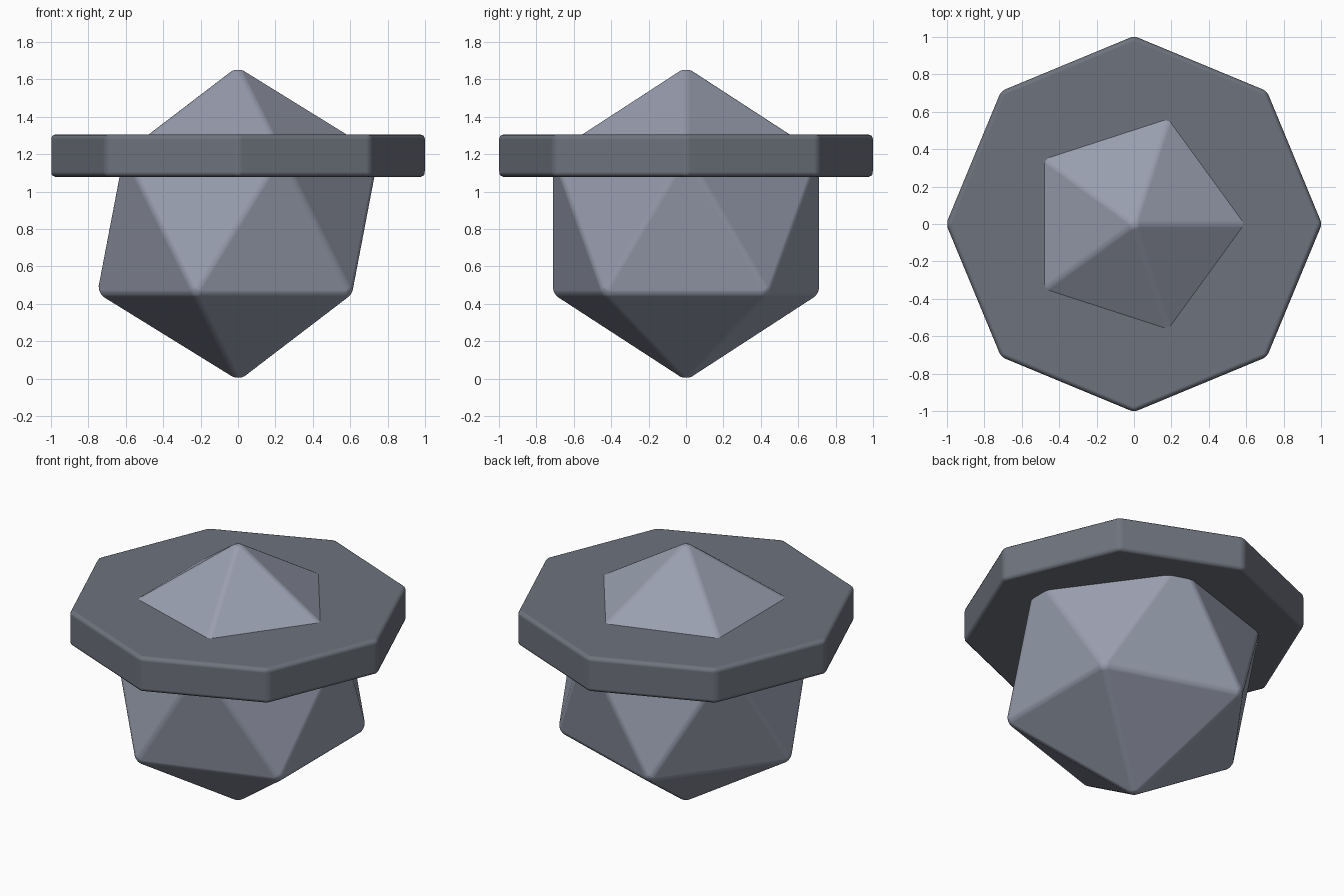
import bpy

cube = bpy.data.objects.get("Cube")
if cube:
    bpy.data.objects.remove(cube, do_unlink=True)


def material(name, rgb):
    mat = bpy.data.materials.new(name)
    mat.use_nodes = True
    colour = (*rgb, 1.0)
    mat.diffuse_color = colour
    for node in mat.node_tree.nodes:
        if node.type == 'BSDF_PRINCIPLED':
            node.inputs["Base Color"].default_value = colour
    return mat


def finish(name, mat, bevel_width):
    """Name the active part, colour it and round its edges, keeping flat faces flat."""
    obj = bpy.context.object
    obj.name = obj.data.name = name
    obj.data.materials.append(mat)
    bpy.ops.object.shade_smooth()
    bevel = obj.modifiers.new("Rounded edges", 'BEVEL')
    bevel.width = bevel_width
    bevel.segments = 3
    bevel.limit_method = 'ANGLE'
    bevel.harden_normals = True
    return obj


stone = material("light blue grey", (0.32, 0.345, 0.43))
dark = material("dark slate grey", (0.155, 0.17, 0.205))

# Twenty-sided gem standing on its point
bpy.ops.mesh.primitive_ico_sphere_add(subdivisions=1, radius=0.842, location=(0, 0, 0.828))
finish("gem", stone, 0.022)

# Eight-sided collar around the upper part of the gem
bpy.ops.mesh.primitive_cylinder_add(vertices=8, radius=1.005, depth=0.226,
                                    location=(0, 0, 1.192))
finish("collar", dark, 0.026)
